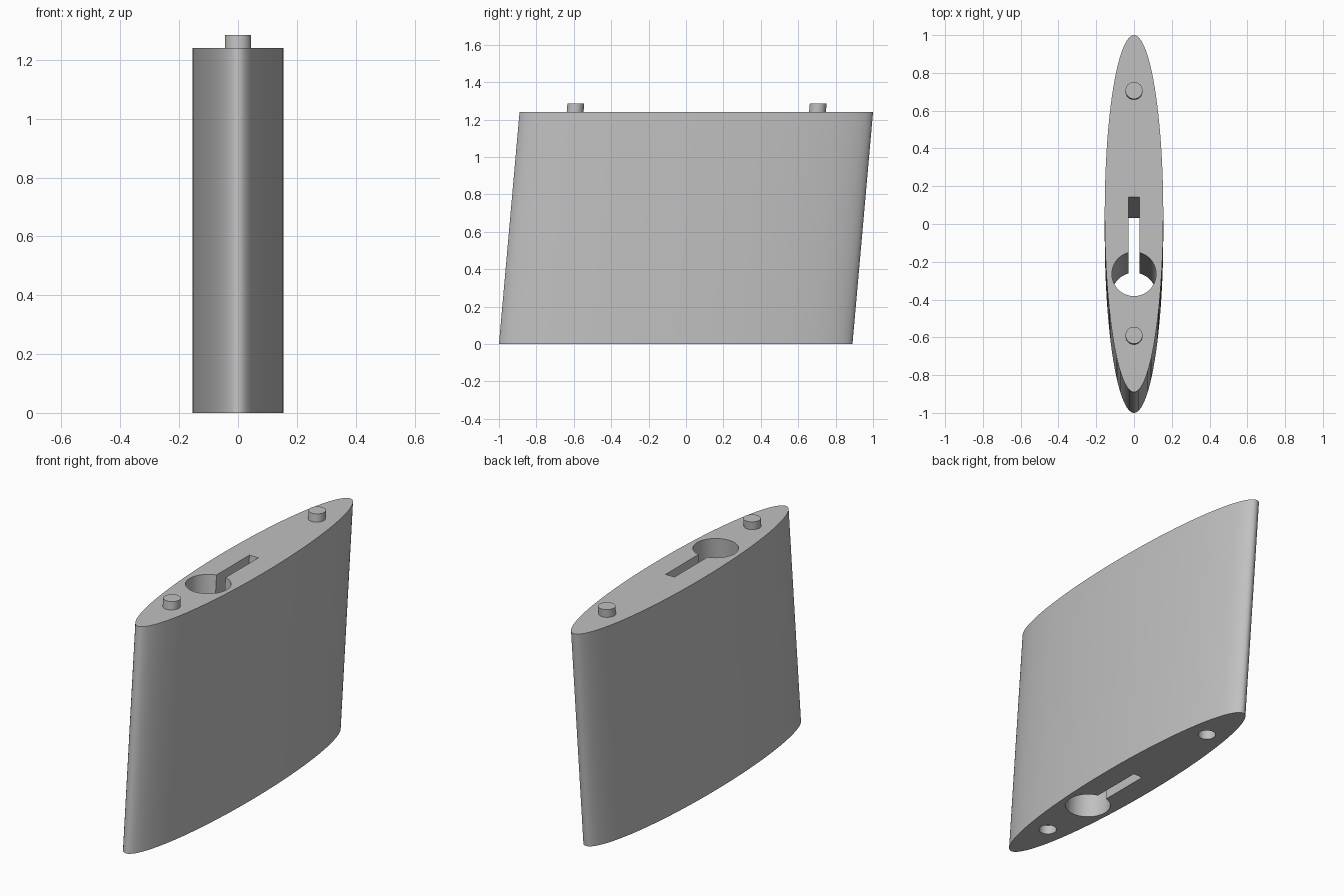
import bpy, bmesh, math

if "Cube" in bpy.data.objects:
    bpy.data.objects.remove(bpy.data.objects["Cube"])

HEIGHT = 1.24
SHEAR = 0.11 / HEIGHT          # backward lean per unit of height

grey = bpy.data.materials.new("light_grey")
grey.diffuse_color = (0.53, 0.53, 0.53, 1)
grey.use_nodes = True
grey.node_tree.nodes["Principled BSDF"].inputs["Base Color"].default_value = grey.diffuse_color


def ellipse(rx, ry, cy, n):
    return [(rx * math.sin(2 * math.pi * i / n), cy - ry * math.cos(2 * math.pi * i / n))
            for i in range(n)]


def leaning_prism(name, outline, z0, z1):
    """Extrude an outline (given at mid height) along the leaning axis."""
    bm = bmesh.new()
    rings = [[bm.verts.new((x, y + SHEAR * (z - HEIGHT / 2), z)) for x, y in outline]
             for z in (z0, z1)]
    n = len(outline)
    for i in range(n):
        j = (i + 1) % n
        bm.faces.new((rings[0][i], rings[0][j], rings[1][j], rings[1][i]))
    bm.faces.new(rings[0][::-1])
    bm.faces.new(rings[1])
    bmesh.ops.recalc_face_normals(bm, faces=bm.faces)
    mesh = bpy.data.meshes.new(name)
    bm.to_mesh(mesh)
    bm.free()
    obj = bpy.data.objects.new(name, mesh)
    bpy.context.collection.objects.link(obj)
    mesh.materials.append(grey)
    return obj


def smooth(obj):
    bpy.ops.object.select_all(action='DESELECT')
    obj.select_set(True)
    bpy.context.view_layer.objects.active = obj
    bpy.ops.object.shade_smooth_by_angle(angle=math.radians(30))


def cut(body, cutter):
    cutter.hide_render = True
    mod = body.modifiers.new(cutter.name, 'BOOLEAN')
    mod.object = cutter
    mod.solver = 'EXACT'
    bpy.context.view_layer.objects.active = body
    bpy.ops.object.modifier_apply(modifier=mod.name)
    bpy.data.objects.remove(cutter)


# Elliptical leaning body
body = leaning_prism("body", ellipse(0.155, 0.945, 0, 128), 0, HEIGHT)

# Keyhole opening right through: round hole plus narrow slot
R, W, CY, END = 0.117, 0.028, -0.32, 0.087
a0 = math.asin(W / R)
N = 48
keyhole = [(-W, END), (W, END)]
for i in range(N + 1):
    a = a0 + (2 * math.pi - 2 * a0) * i / N
    keyhole.append((R * math.sin(a), CY + R * math.cos(a)))
cut(body, leaning_prism("keyhole_cutter", keyhole, -0.1, HEIGHT + 0.1))

# Pegs on top, matching sockets underneath
for label, y in (("front", -0.648), ("back", 0.648)):
    cut(body, leaning_prism(label + "_socket_cutter", ellipse(0.046, 0.046, y, 32), -0.05, 0.05))
    smooth(leaning_prism(label + "_peg", ellipse(0.045, 0.045, y, 32), HEIGHT, HEIGHT + 0.045))

smooth(body)
